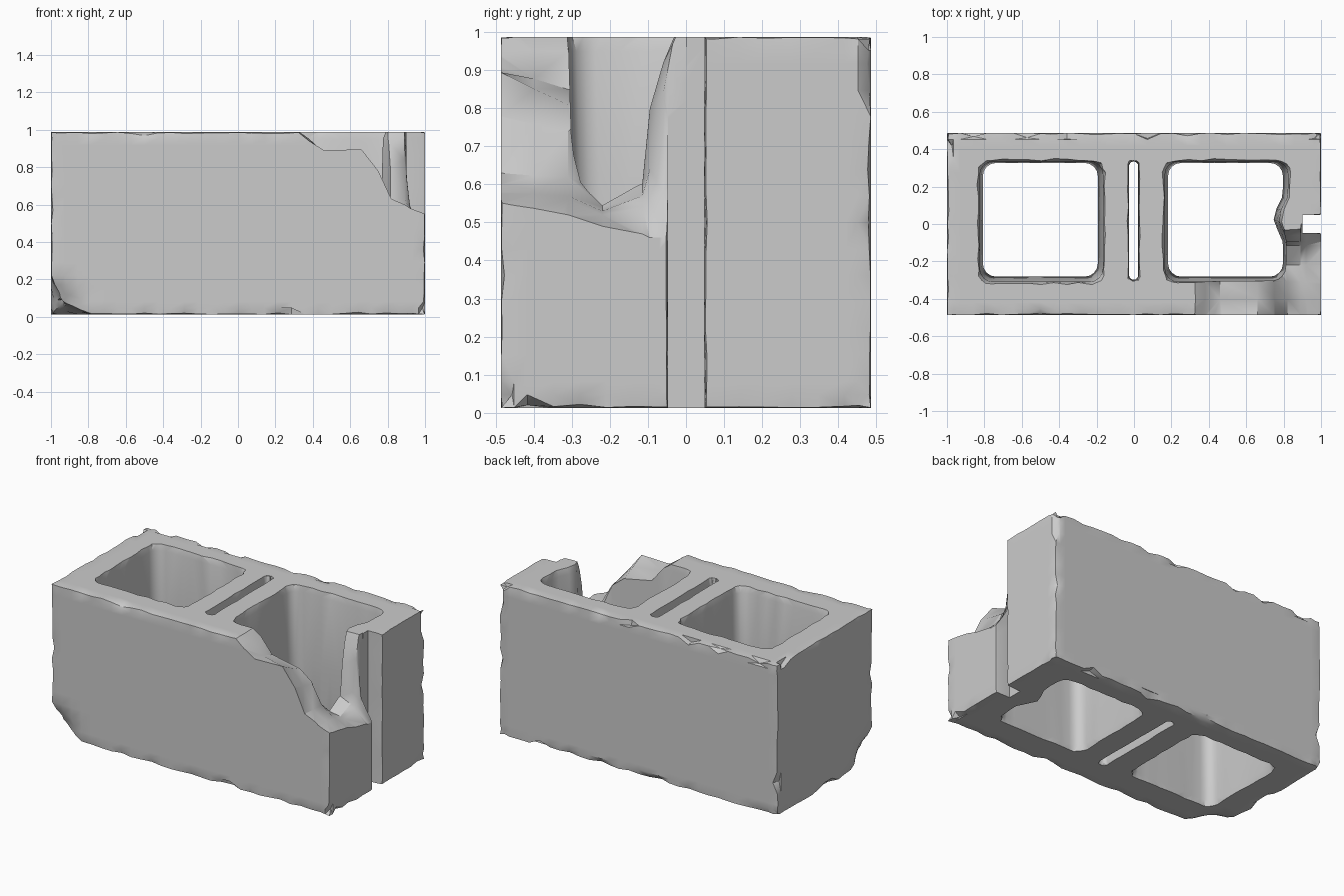
import bpy, bmesh, math, random
from mathutils import Vector

if "Cube" in bpy.data.objects:
    bpy.data.objects.remove(bpy.data.objects["Cube"])

random.seed(7)
LO = Vector((-1.0, -0.487, 0.012))
HI = Vector((1.0, 0.487, 0.988))


def make_object(name, bm):
    bmesh.ops.recalc_face_normals(bm, faces=bm.faces[:])
    mesh = bpy.data.meshes.new(name)
    bm.to_mesh(mesh)
    bm.free()
    obj = bpy.data.objects.new(name, mesh)
    bpy.context.collection.objects.link(obj)
    return obj


def loft(name, rings):
    """Closed solid through a list of equal-length point rings."""
    bm = bmesh.new()
    rows = [[bm.verts.new(p) for p in ring] for ring in rings]
    n = len(rows[0])
    for a, b in zip(rows, rows[1:]):
        for i in range(n):
            j = (i + 1) % n
            bm.faces.new((a[i], a[j], b[j], b[i]))
    bm.faces.new(rows[0])
    bm.faces.new(rows[-1])
    bmesh.ops.triangulate(bm, faces=bm.faces[:])
    return make_object(name, bm)


def rounded_rect(x0, x1, y0, y1, r, side=8):
    pts = []
    corners = [(x1 - r, y0 + r, -90), (x1 - r, y1 - r, 0),
               (x0 + r, y1 - r, 90), (x0 + r, y0 + r, 180)]
    for k, (cx, cy, a0) in enumerate(corners):
        arc = []
        for s in range(5):
            a = math.radians(a0 + 22.5 * s)
            arc.append((cx + r * math.cos(a), cy + r * math.sin(a)))
        nx, ny, na = corners[(k + 1) % 4]
        na = math.radians(na)
        end = (nx + r * math.cos(na), ny + r * math.sin(na))
        pts += arc
        for s in range(1, side):
            t = s / side
            pts.append((arc[-1][0] * (1 - t) + end[0] * t, arc[-1][1] * (1 - t) + end[1] * t))
    return pts


def hole_cutter(name, x0, x1, y0, y1, r, taper, flare, bulge=False):
    """Tapered opening with worn, uneven rims."""
    rings = []
    for z, f in ((-0.03, 2.2), (0.012, 1), (0.05, 0), (0.5, 0), (0.95, 0), (0.988, 1), (1.03, 2.2)):
        t = taper * (1 - z)
        cx, cy = (x0 + x1) / 2, (y0 + y1) / 2
        ring = []
        for x, y in rounded_rect(x0 + t * 0.6, x1 - t, y0 + t, y1 - t * 0.3, r):
            g = f * flare * random.uniform(0.2, 1.1)
            x += g * max(-1, min(1, (x - cx) / (x1 - x0) * 2))
            y += g * max(-1, min(1, (y - cy) / (y1 - y0) * 2))
            # thickened end wall behind the groove
            if bulge and x > x1 - 0.08 and abs(y - 0.03) < 0.14:
                x -= 0.025 * (1 + math.cos((y - 0.03) / 0.14 * math.pi))
            ring.append((x, y, z))
        rings.append(ring)
    return loft(name, rings)


# Solid block with chipped edges
bm = bmesh.new()
bmesh.ops.create_cube(bm, size=1)
for v in bm.verts:
    for i in range(3):
        v.co[i] = LO[i] if v.co[i] < 0 else HI[i]
for axis, count in ((0, 28), (1, 14), (2, 14)):
    span = HI[axis] - LO[axis]
    cuts = [0.035 / span, 1 - 0.035 / span] + [k / count for k in range(1, count)]
    for t in cuts:
        co, no = Vector((0, 0, 0)), Vector((0, 0, 0))
        co[axis] = LO[axis] + span * t
        no[axis] = 1
        bmesh.ops.bisect_plane(bm, geom=bm.verts[:] + bm.edges[:] + bm.faces[:],
                               plane_co=co, plane_no=no)
for v in bm.verts:
    p = v.co.copy()
    ends = [i for i in range(3) if min(p[i] - LO[i], HI[i] - p[i]) < 1e-4]
    if len(ends) >= 2:
        chip = random.uniform(0.02, 0.045) if random.random() < 0.09 else random.uniform(0.002, 0.012)
        for i in ends:
            amount = chip * random.uniform(0.1, 1)
            v.co[i] += amount if p[i] < 0.0 or (i == 2 and p[i] < 0.5) else -amount
    # worn lower front left corner
    d = (p - Vector((-1, -0.487, 0.012))).length
    if d < 0.2:
        v.co += Vector((0.3, 0.3, 0.35)) * (0.2 - d)
bmesh.ops.triangulate(bm, faces=bm.faces[:])
block = make_object("concrete_block", bm)

# Two square cores and the narrow slot between them
cutters = [
    hole_cutter("left_core", -0.825, -0.165, -0.31, 0.335, 0.07, 0.03, 0.014),
    hole_cutter("right_core", 0.165, 0.825, -0.31, 0.335, 0.07, 0.03, 0.014, True),
    hole_cutter("center_slot", -0.028, 0.025, -0.30, 0.335, 0.024, 0.003, 0.008),
]

# Vertical groove in the right end
groove = []
for k in range(13):
    z = -0.05 + 1.1 * k / 12
    j = [random.uniform(-0.003, 0.003) for _ in range(2)]
    groove.append([(0.9, -0.047, z), (0.985, -0.05 + j[0], z), (1.1, -0.075, z),
                   (1.1, 0.075, z), (0.985, 0.05 + j[1], z), (0.9, 0.047, z)])
cutters.append(loft("end_groove", groove))

# Broken corner: fracture heights over x, stepped through y
xs = [0.28, 0.38, 0.46, 0.66, 0.75, 0.82, 0.89, 0.92, 1.0, 1.1]
front = [1.02, 0.94, 0.89, 0.895, 0.78, 0.63, 0.60, 0.58, 0.55, 0.52]
inner = [1.02, 0.95, 0.85, 0.81, 0.74, 0.62, 0.57, 0.56, 0.52, 0.50]
rows = [(-0.6, front), (-0.487, front),
        (-0.40, [(a + b) / 2 + random.uniform(-0.005, 0.02) for a, b in zip(front, inner)]),
        (-0.31, inner)]
for y, tail in ((-0.22, [0.58, 0.54, 0.53, 0.52, 0.49, 0.47]),
                (-0.115, [0.62, 0.60, 0.57, 0.54, 0.47, 0.44]),
                (-0.095, [0.80, 0.80, 0.64, 0.56, 0.46, 0.44]),
                (-0.06, [0.92, 0.92, 0.84, 0.58, 0.46, 0.44]),
                (-0.035, [0.97, 0.98, 0.97, 0.60, 0.46, 0.44]),
                (0.0, [1.05, 1.05, 1.05, 0.62, 0.46, 0.44])):
    rows.append((y, inner[:4] + tail))
cutters.append(loft("broken_corner", [
    [(x, y, z) for x, z in zip(xs, hs)] + [(1.1, y, 1.3), (0.28, y, 1.3)] for y, hs in rows]))

# Carve everything out of the block
bpy.context.view_layer.objects.active = block
block.select_set(True)
for c in cutters:
    c.hide_render = True
    mod = block.modifiers.new(c.name, 'BOOLEAN')
    mod.operation = 'DIFFERENCE'
    mod.solver = 'EXACT'
    mod.object = c
    bpy.ops.object.modifier_apply(modifier=mod.name)
for c in cutters:
    bpy.data.objects.remove(c, do_unlink=True)
bpy.ops.object.shade_smooth_by_angle(angle=math.radians(35))
